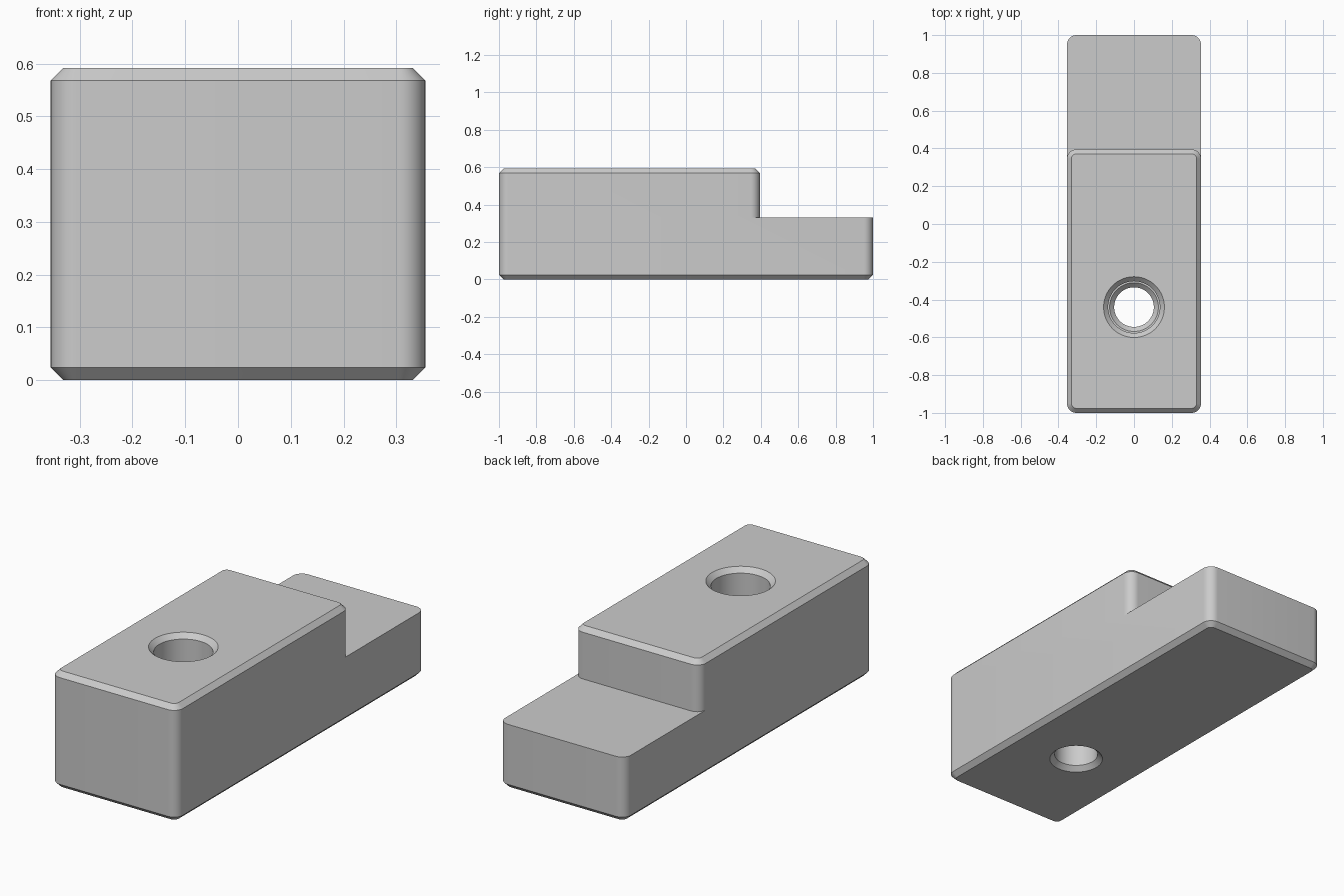
import bpy, bmesh
from math import cos, sin, pi, radians

default = bpy.data.objects.get("Cube")
if default:
    bpy.data.objects.remove(default)

HALF_W, RADIUS, CHAMFER = 0.355, 0.05, 0.024
HOLE_Y, STEP_Z, TOP_Z = -0.44, 0.33, 0.592

grey = bpy.data.materials.new("plain grey")
grey.use_nodes = True
grey.diffuse_color = (0.6, 0.6, 0.6, 1)
grey.node_tree.nodes["Principled BSDF"].inputs["Base Color"].default_value = (0.6, 0.6, 0.6, 1)


def rounded_outline(back, inset, z, steps=10):
    """Rounded rectangle from the front end to the given back end."""
    r = RADIUS - inset
    x, front, rear = HALF_W - RADIUS, -1 + RADIUS, back - RADIUS
    corners = [(x, rear), (-x, rear), (-x, front), (x, front)]
    return [(cx + r * cos((q + i / steps) * pi / 2),
             cy + r * sin((q + i / steps) * pi / 2), z)
            for q, (cx, cy) in enumerate(corners) for i in range(steps + 1)]


def circle(r, z, count=64):
    return [(r * cos(2 * pi * i / count), HOLE_Y + r * sin(2 * pi * i / count), z)
            for i in range(count)]


def loft(name, outlines):
    """Closed solid skinned through a stack of outlines."""
    bm = bmesh.new()
    rings = [[bm.verts.new(p) for p in o] for o in outlines]
    n = len(rings[0])
    for low, high in zip(rings, rings[1:]):
        for i in range(n):
            j = (i + 1) % n
            bm.faces.new((low[i], low[j], high[j], high[i]))
    bm.faces.new(rings[0][::-1])
    bm.faces.new(rings[-1])
    bmesh.ops.recalc_face_normals(bm, faces=bm.faces)
    mesh = bpy.data.meshes.new(name)
    bm.to_mesh(mesh)
    bm.free()
    mesh.materials.append(grey)
    obj = bpy.data.objects.new(name, mesh)
    bpy.context.collection.objects.link(obj)
    return obj


def combine(target, other, operation):
    mod = target.modifiers.new(operation.lower(), "BOOLEAN")
    mod.object, mod.operation, mod.solver = other, operation, "EXACT"
    bpy.context.view_layer.objects.active = target
    bpy.ops.object.modifier_apply(modifier=mod.name)
    bpy.data.objects.remove(other)


# Long base with a chamfered underside, and the shorter raised block
block = loft("stepped_block", [rounded_outline(1, CHAMFER, 0),
                               rounded_outline(1, 0, CHAMFER),
                               rounded_outline(1, 0, STEP_Z)])
raised = loft("raised_block", [rounded_outline(0.395, 0, STEP_Z),
                               rounded_outline(0.395, 0, TOP_Z - CHAMFER),
                               rounded_outline(0.395, CHAMFER, TOP_Z)])
combine(block, raised, "UNION")

# Counterbored screw hole, chamfered at both mouths and at its inner step
bore, wide, floor = 0.105, 0.137, 0.27
hole = loft("screw_hole", [circle(r, z) for r, z in (
    (bore + 2 * CHAMFER, -CHAMFER), (bore, CHAMFER),
    (bore, floor - CHAMFER), (bore + CHAMFER, floor), (wide, floor),
    (wide, TOP_Z - CHAMFER), (wide + 2 * CHAMFER, TOP_Z + CHAMFER))])
combine(block, hole, "DIFFERENCE")

# Merge leftover seams, then smooth the rounded corners and bore
bm = bmesh.new()
bm.from_mesh(block.data)
bmesh.ops.remove_doubles(bm, verts=bm.verts, dist=0.0001)
bmesh.ops.dissolve_limit(bm, angle_limit=radians(0.5), verts=bm.verts, edges=bm.edges)
bm.to_mesh(block.data)
bm.free()
bpy.ops.object.select_all(action="DESELECT")
block.select_set(True)
bpy.context.view_layer.objects.active = block
bpy.ops.object.shade_smooth_by_angle(angle=radians(30))
